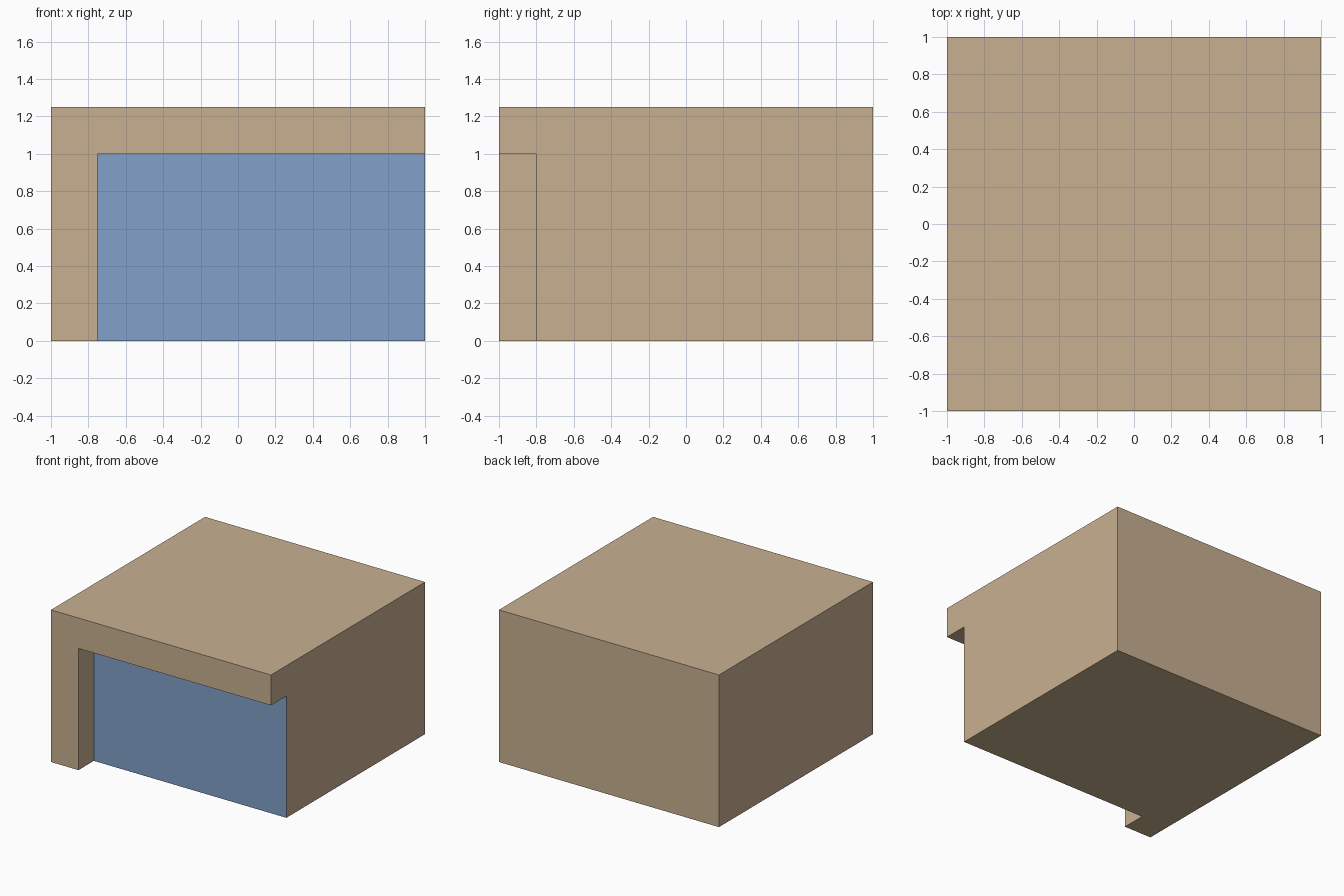
import bpy

if "Cube" in bpy.data.objects:
    bpy.data.objects.remove(bpy.data.objects["Cube"])


def material(name, rgb):
    mat = bpy.data.materials.new(name)
    mat.diffuse_color = (*rgb, 1.0)
    mat.use_nodes = True
    mat.node_tree.nodes["Principled BSDF"].inputs["Base Color"].default_value = mat.diffuse_color
    return mat


def box(name, lo, hi):
    """Axis-aligned box between two corners."""
    bpy.ops.mesh.primitive_cube_add(size=1)
    obj = bpy.context.object
    obj.name = name
    for v in obj.data.vertices:
        v.co = [lo[i] if v.co[i] < 0 else hi[i] for i in range(3)]
    return obj


tan = material("tan_wall", (0.578, 0.434, 0.283))
blue = material("blue_panel", (0.225, 0.352, 0.584))

# Solid block
block = box("building_block", (-1, -1, 0), (1, 1, 1.25))

# Recess open to the front, the right side and below
cutter = box("recess_cutter", (-0.75, -1.2, -0.2), (1.2, -0.8, 1.0))
cutter.hide_render = True
mod = block.modifiers.new("recess", 'BOOLEAN')
mod.operation = 'DIFFERENCE'
mod.solver = 'EXACT'
mod.object = cutter
bpy.context.view_layer.objects.active = block
bpy.ops.object.modifier_apply(modifier=mod.name)
bpy.data.objects.remove(cutter, do_unlink=True)

# Back wall of the recess is blue, everything else tan
block.data.materials.clear()
block.data.materials.append(tan)
block.data.materials.append(blue)
for face in block.data.polygons:
    recessed = face.normal.y < -0.9 and face.center.y > -0.9
    face.material_index = 1 if recessed else 0
